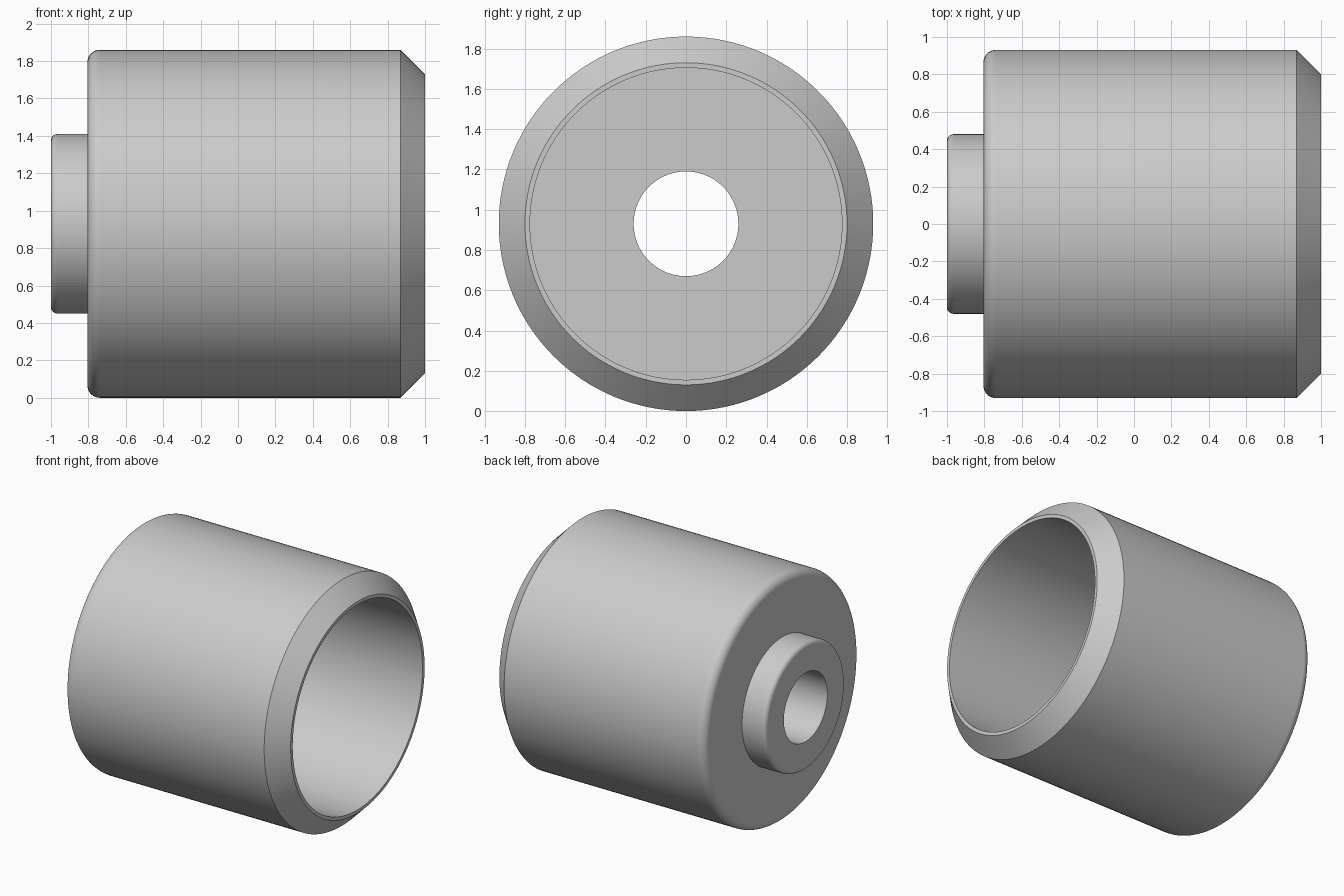
import bpy, bmesh, math
from mathutils import Vector, Matrix

cube = bpy.data.objects.get("Cube")
if cube:
    bpy.data.objects.remove(cube, do_unlink=True)

RADIUS = 0.93      # body radius, also the height of the axis
SEGMENTS = 128


def material(name, rgb):
    mat = bpy.data.materials.new(name)
    mat.use_nodes = True
    mat.diffuse_color = (*rgb, 1)
    mat.node_tree.nodes["Principled BSDF"].inputs["Base Color"].default_value = (*rgb, 1)
    return mat


def fillet(x, r, size, steps=8):
    """Rounded corner from a left-facing end at x to the cylinder of radius r."""
    angles = [math.pi / 2 * i / steps for i in range(steps + 1)]
    return [(x + size - size * math.cos(a), r - size + size * math.sin(a)) for a in angles]


# Closed (x, radius) profile: boss, rounded body, chamfered rim, cavity, bore
profile = [(-1, 0.26)]
profile += fillet(-1, 0.48, 0.035)
profile += [(-0.805, 0.48)]
profile += fillet(-0.805, RADIUS, 0.065)
profile += [(0.87, RADIUS), (1, 0.80), (1, 0.775)]
profile += [(-0.64, 0.775), (-0.64, 0.26)]

# Revolve the profile around the x axis
bm = bmesh.new()
rings = []
for i in range(SEGMENTS):
    turn = Matrix.Rotation(math.tau * i / SEGMENTS, 3, 'X')
    rings.append([bm.verts.new(turn @ Vector((x, 0, r))) for x, r in profile])
for i, ring in enumerate(rings):
    following = rings[(i + 1) % SEGMENTS]
    for j in range(len(profile)):
        k = (j + 1) % len(profile)
        bm.faces.new((ring[j], ring[k], following[k], following[j]))
bmesh.ops.recalc_face_normals(bm, faces=bm.faces)

mesh = bpy.data.meshes.new("hollow_bushing")
bm.to_mesh(mesh)
bm.free()
mesh.materials.append(material("light grey metal", (0.6, 0.6, 0.6)))
bushing = bpy.data.objects.new("hollow_bushing", mesh)
bushing.location.z = RADIUS
bpy.context.collection.objects.link(bushing)

# Smooth curves, crisp rims and flat ends
bpy.ops.object.select_all(action='DESELECT')
bushing.select_set(True)
bpy.context.view_layer.objects.active = bushing
bpy.ops.object.shade_smooth_by_angle(angle=math.radians(30))
weighted = bushing.modifiers.new("flat_ends", 'WEIGHTED_NORMAL')
weighted.keep_sharp = True
